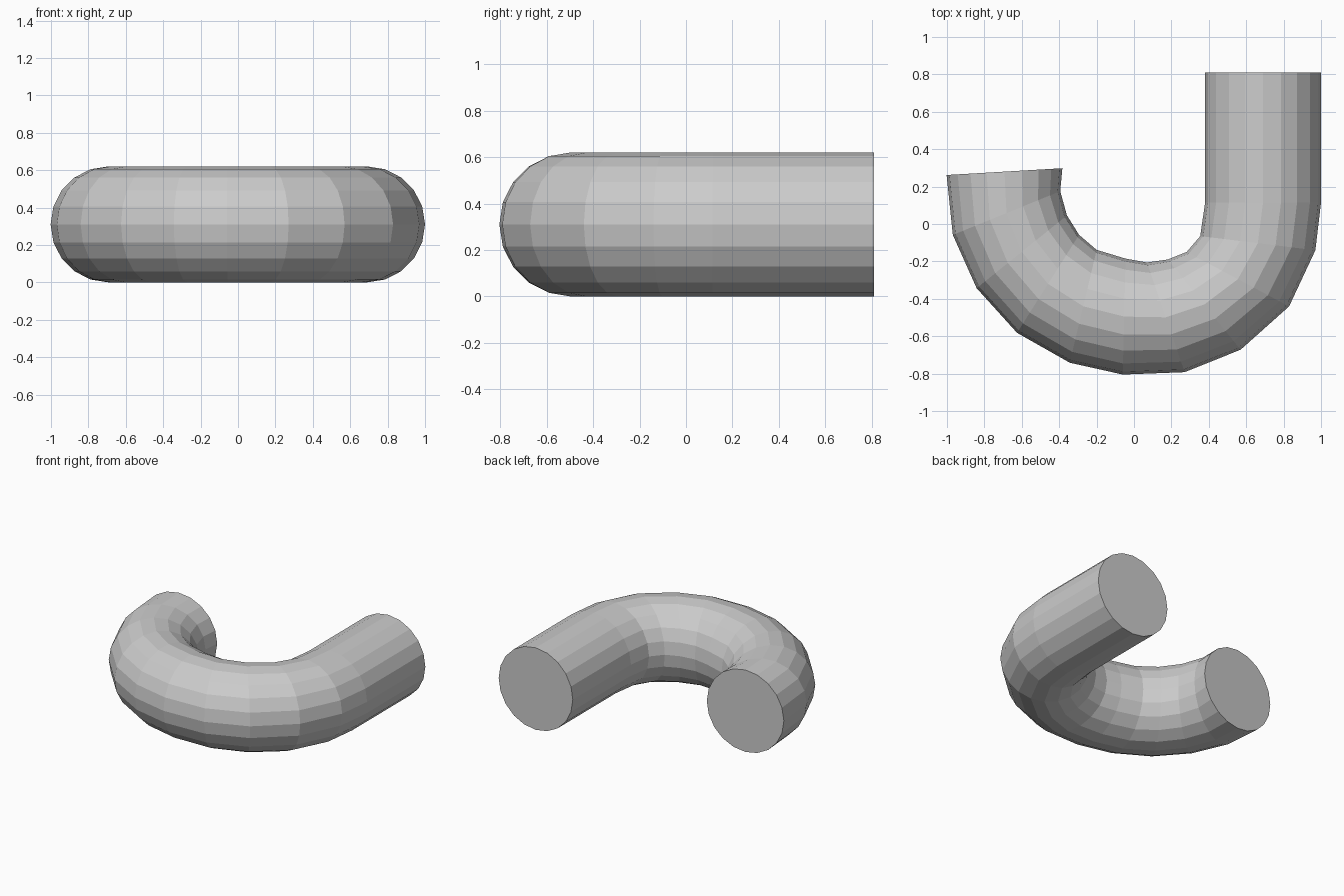
import bpy, bmesh, math
from mathutils import Vector

if "Cube" in bpy.data.objects:
    bpy.data.objects.remove(bpy.data.objects["Cube"])

SIDES, R = 20, 0.31

# Bend stations seen from above: inner and outer edge of each ring
stations = [
    ((0.38, 0.81), (1.00, 0.81)),
    ((0.38, 0.115), (1.00, 0.115)),
    ((0.357, -0.065), (0.967, -0.14)),
    ((0.283, -0.15), (0.828, -0.44)),
    ((0.18, -0.19), (0.57, -0.672)),
    ((0.07, -0.208), (0.27, -0.79)),
    ((-0.045, -0.187), (-0.06, -0.803)),
    ((-0.20, -0.14), (-0.343, -0.74)),
    ((-0.295, -0.06), (-0.624, -0.58)),
    ((-0.36, 0.045), (-0.84, -0.342)),
    ((-0.395, 0.175), (-0.968, -0.058)),
    ((-0.385, 0.298), (-1.00, 0.262)),
]

bm = bmesh.new()
rings = []
for inner, outer in stations:
    a, b = Vector((*inner, R)), Vector((*outer, R))
    mid = (a + b) / 2
    side = (b - a).normalized() * R
    rings.append([bm.verts.new(mid + side * math.cos(t) + Vector((0, 0, R * math.sin(t))))
                  for t in (2 * math.pi * i / SIDES for i in range(SIDES))])

# Tube wall
for r0, r1 in zip(rings, rings[1:]):
    for i in range(SIDES):
        j = (i + 1) % SIDES
        bm.faces.new((r0[i], r0[j], r1[j], r1[i]))

# Flat end caps
bm.faces.new(rings[0])
bm.faces.new(rings[-1])
bmesh.ops.recalc_face_normals(bm, faces=bm.faces)

mesh = bpy.data.meshes.new("bent_pipe")
bm.to_mesh(mesh)
bm.free()
pipe = bpy.data.objects.new("bent_pipe", mesh)
bpy.context.collection.objects.link(pipe)
